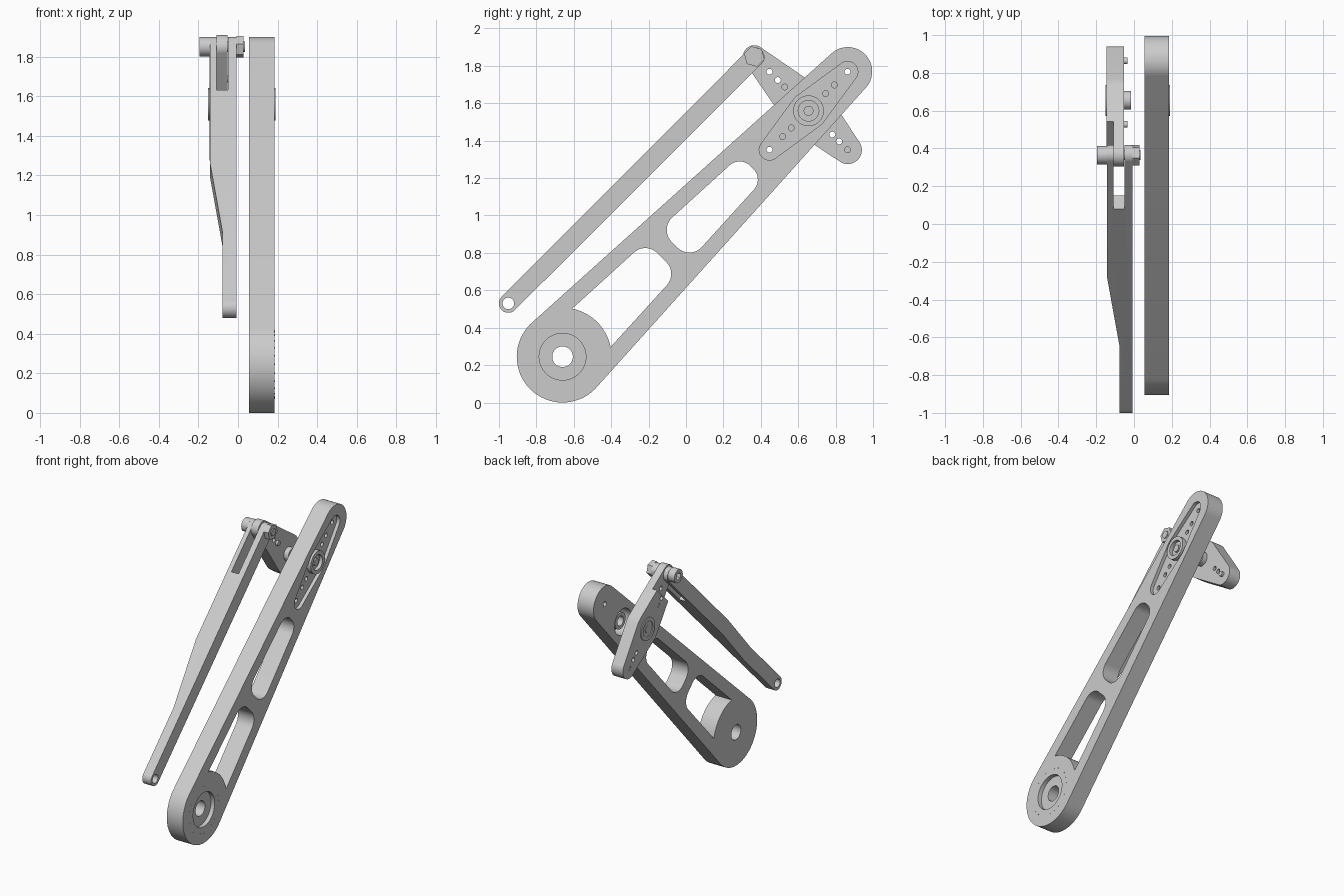
import bpy, bmesh, math
from mathutils import Vector
from mathutils.geometry import convex_hull_2d

if "Cube" in bpy.data.objects:
    bpy.data.objects.remove(bpy.data.objects["Cube"])

grey = bpy.data.materials.new("plain grey")
grey.use_nodes = True
grey.diffuse_color = (0.6, 0.6, 0.6, 1)
grey.node_tree.nodes["Principled BSDF"].inputs["Base Color"].default_value = (0.6, 0.6, 0.6, 1)


def frame(y, z, degrees):
    """Map (along, across, x) of a tilted part to world space."""
    c, s = math.cos(math.radians(degrees)), math.sin(math.radians(degrees))
    return lambda u, v, x: Vector((x, y + u * c - v * s, z + u * s + v * c))


def circle(u, v, r, n=64):
    return [(u + r * math.cos(math.tau * i / n), v + r * math.sin(math.tau * i / n)) for i in range(n)]


def hull(*circles):
    pts = [Vector(p) for c in circles for p in circle(*c)]
    return [tuple(pts[i]) for i in convex_hull_2d(pts)]


def prism(name, place, outline, lo, hi):
    bm = bmesh.new()
    rings = [[bm.verts.new(place(u, v, h)) for u, v in outline] for h in (lo, hi)]
    bm.faces.new(rings[0])
    bm.faces.new(rings[1])
    for i in range(len(outline)):
        bm.faces.new((rings[0][i - 1], rings[0][i], rings[1][i], rings[1][i - 1]))
    bmesh.ops.recalc_face_normals(bm, faces=bm.faces)
    mesh = bpy.data.meshes.new(name)
    bm.to_mesh(mesh)
    bm.free()
    mesh.materials.append(grey)
    obj = bpy.data.objects.new(name, mesh)
    bpy.context.collection.objects.link(obj)
    return obj


def cut(obj, place, outline, lo, hi):
    cut_with(obj, prism("cutter", place, outline, lo, hi))


def cut_with(obj, cutter):
    mod = obj.modifiers.new("cut", "BOOLEAN")
    mod.operation, mod.solver, mod.object = "DIFFERENCE", "EXACT", cutter
    deps = bpy.context.evaluated_depsgraph_get()
    mesh = bpy.data.meshes.new_from_object(obj.evaluated_get(deps))
    obj.modifiers.clear()
    obj.data = mesh
    bpy.data.objects.remove(cutter)


arm = frame(-0.66, 0.245, 45)
hub = frame(0.655, 1.56, 45)
cross = frame(0.655, 1.56, 135)
rod = frame(-0.95, 0.53, 45)
pivot = frame(0.365, 1.85, 45)
A0, A1 = 0.055, 0.185          # arm side faces
reach = 0.295                  # horn tip distance

# Main arm: tapered plate with bearing hub
main_arm = prism("main_arm", arm, hull((0, 0, 0.245), (2.157, 0, 0.13)), A0, A1)
lower_window = prism("lower_window", arm, hull(
    (0.18, 0.107, 0.04), (0.18, -0.107, 0.04), (0.66, 0.034, 0.09), (0.66, -0.034, 0.09)), 0, 0.3)
cut_with(lower_window, prism("hub_keep", arm, circle(0, 0, 0.262, 96), -0.1, 0.4))
cut_with(main_arm, lower_window)
cut(main_arm, arm, hull((0.937, 0.022, 0.09), (0.937, -0.022, 0.09),
                        (1.351, 0.012, 0.08), (1.351, -0.012, 0.08)), 0, 0.3)
cut(main_arm, arm, circle(0, 0, 0.125), 0.155, 0.3)
cut(main_arm, arm, circle(0, 0, 0.055), 0, 0.3)
for i in range(24):
    a = math.tau * i / 24
    prism("hub_mark", arm, circle(0.17 * math.cos(a), 0.17 * math.sin(a), 0.004, 6), 0.18, A1 + 0.001)

# Pocket for the horn, with clearance holes behind
horn_shape = hull((-reach, 0, 0.055), (0, 0, 0.1), (reach, 0, 0.055))
cut(main_arm, hub, horn_shape, 0.135, 0.3)
cut(main_arm, hub, circle(0, 0, 0.095), 0, 0.3)
for side in (-1, 1):
    cut(main_arm, hub, circle(side * reach, 0, 0.018, 20), 0, 0.3)

# Double-ended horn set in the arm
horn = prism("arm_horn", hub, horn_shape, 0.135, 0.16)
for side in (-1, 1):
    for d in (0.13, 0.195, reach):
        cut(horn, hub, circle(side * d, 0, 0.016, 20), 0, 0.3)
boss = prism("arm_horn_boss", hub, circle(0, 0, 0.082), 0.15, 0.19)
cut(boss, hub, circle(0, 0, 0.055), 0.165, 0.3)
prism("arm_horn_screw", hub, circle(0, 0, 0.026, 32), 0.155, 0.18)
spline = prism("arm_horn_socket", hub, circle(0, 0, 0.06), 0.075, 0.15)
cut(spline, hub, circle(0, 0, 0.035, 32), 0, 0.13)

# Cross lever, thinned where the rod fork grips it
lever = prism("cross_lever", cross, hull((-0.297, 0, 0.075), (0, 0, 0.135), (0.41, 0, 0.06)), -0.145, -0.052)
cut(lever, cross, [(0.25, -0.2), (0.6, -0.2), (0.6, 0.2), (0.25, 0.2)], -0.3, -0.108)
for d in (-reach, -0.232, -0.18, 0.18, 0.232, reach):
    cut(lever, cross, circle(d, 0, 0.016, 20), -0.3, 0)
cap = prism("lever_boss", cross, circle(0, 0, 0.082), -0.151, -0.14)
cut(cap, cross, circle(0, 0, 0.055), -0.3, -0.1455)
prism("lever_boss_screw", cross, circle(0, 0, 0.028, 32), -0.15, -0.14)
shaft = prism("lever_shaft", cross, circle(0, 0, 0.05), -0.06, -0.015)
cut(shaft, cross, circle(0, 0, 0.026, 32), -0.04, 0.1)
for d in (-reach, 0.18):
    prism("lever_screw", cross, circle(d, 0, 0.018, 20), -0.14, -0.035)

# Push rod: tapered strip with a fork at the top
push_rod = prism("push_rod", rod, hull((0, 0, 0.05), (1.863, 0, 0.052)), -0.142, -0.007)
sideways = lambda w, x, v: rod(w, v, x)
cut(push_rod, sideways, [(-0.2, -0.3), (1.15, -0.3), (0.99, -0.142), (0.49, -0.078), (-0.2, -0.078)], -0.2, 0.2)
cut(push_rod, sideways, [(1.507, -0.109), (2.2, -0.109), (2.2, -0.051), (1.507, -0.051)], -0.2, 0.2)
cut(push_rod, rod, circle(0, 0, 0.031, 32), -0.3, 0.1)

# Pivot bolt and nut
prism("pivot_bolt", pivot, circle(0, 0, 0.026, 32), -0.15, 0.035)
head = prism("bolt_head", pivot, circle(0, 0, 0.049), -0.195, -0.142)
cut(head, pivot, circle(0, 0, 0.026, 6), -0.3, -0.165)
prism("pivot_nut", pivot, circle(0, 0, 0.056, 6), -0.007, 0.028)

# Smooth curved walls, keep edges sharp
bpy.ops.object.select_all(action="DESELECT")
for obj in bpy.context.collection.objects:
    if obj.type == "MESH":
        obj.select_set(True)
        bpy.context.view_layer.objects.active = obj
bpy.ops.object.shade_smooth_by_angle(angle=math.radians(30))
